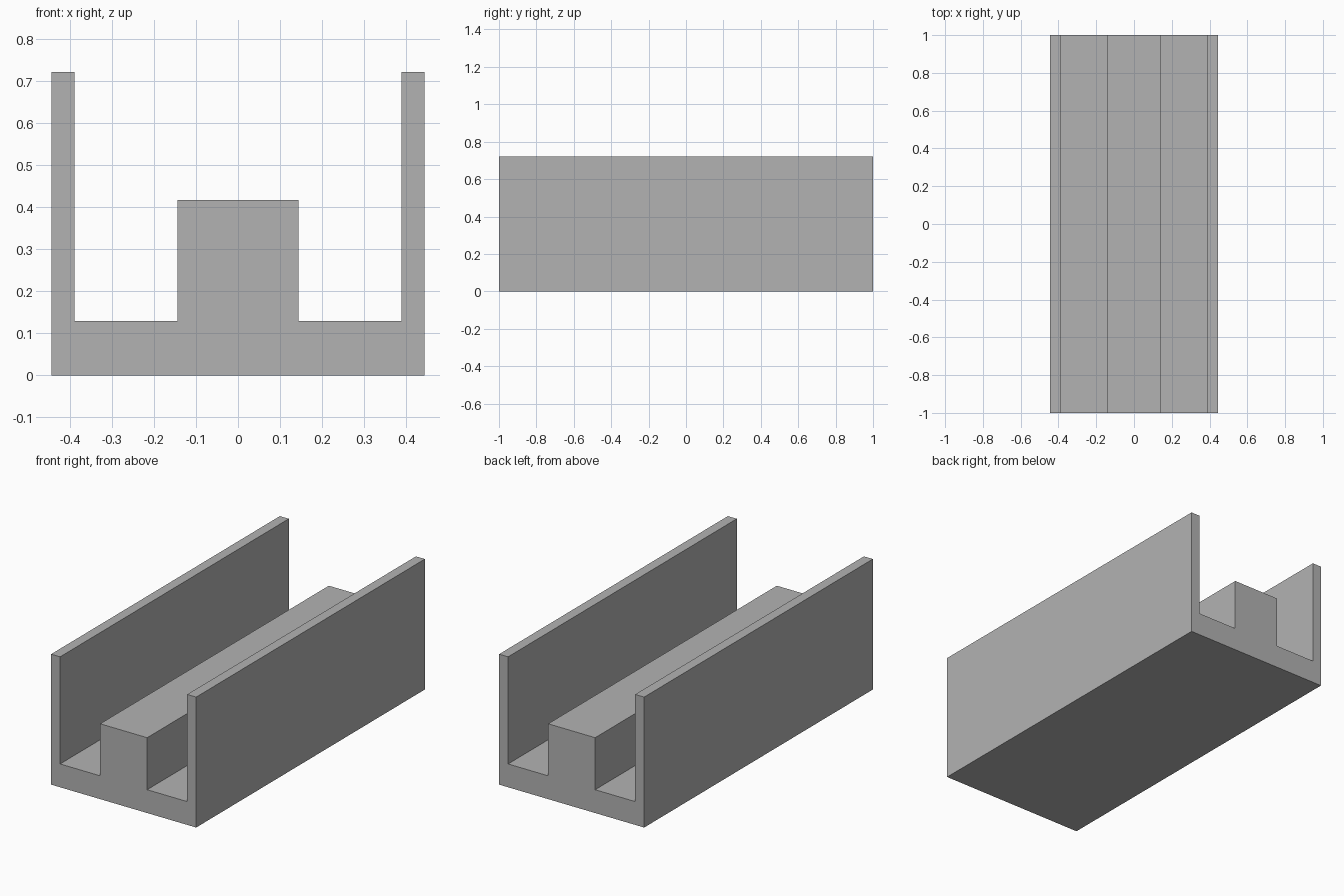
import bpy
import bmesh

cube = bpy.data.objects.get("Cube")
if cube:
    bpy.data.objects.remove(cube, do_unlink=True)

# Plain grey material
GREY = (0.45, 0.45, 0.45, 1)
mat = bpy.data.materials.new("plain grey")
mat.use_nodes = True
mat.diffuse_color = GREY
mat.node_tree.nodes["Principled BSDF"].inputs["Base Color"].default_value = GREY

# Cross-section: right half (x, z), then mirrored to close the outline
half = [(0.444, 0), (0.444, 0.722), (0.389, 0.722), (0.389, 0.129),
        (0.144, 0.129), (0.144, 0.417)]
outline = half + [(-x, z) for x, z in reversed(half)]

# Channel with side walls and raised centre rail, extruded along its length
bm = bmesh.new()
front = bm.faces.new([bm.verts.new((x, -1, z)) for x, z in outline])
ext = bmesh.ops.extrude_face_region(bm, geom=[front], use_keep_orig=True)
back_verts = [g for g in ext["geom"] if isinstance(g, bmesh.types.BMVert)]
bmesh.ops.translate(bm, verts=back_verts, vec=(0, 2, 0))
bmesh.ops.recalc_face_normals(bm, faces=bm.faces)

mesh = bpy.data.meshes.new("channel_with_centre_rail")
bm.to_mesh(mesh)
bm.free()
mesh.materials.append(mat)
channel = bpy.data.objects.new("channel_with_centre_rail", mesh)
bpy.context.collection.objects.link(channel)
